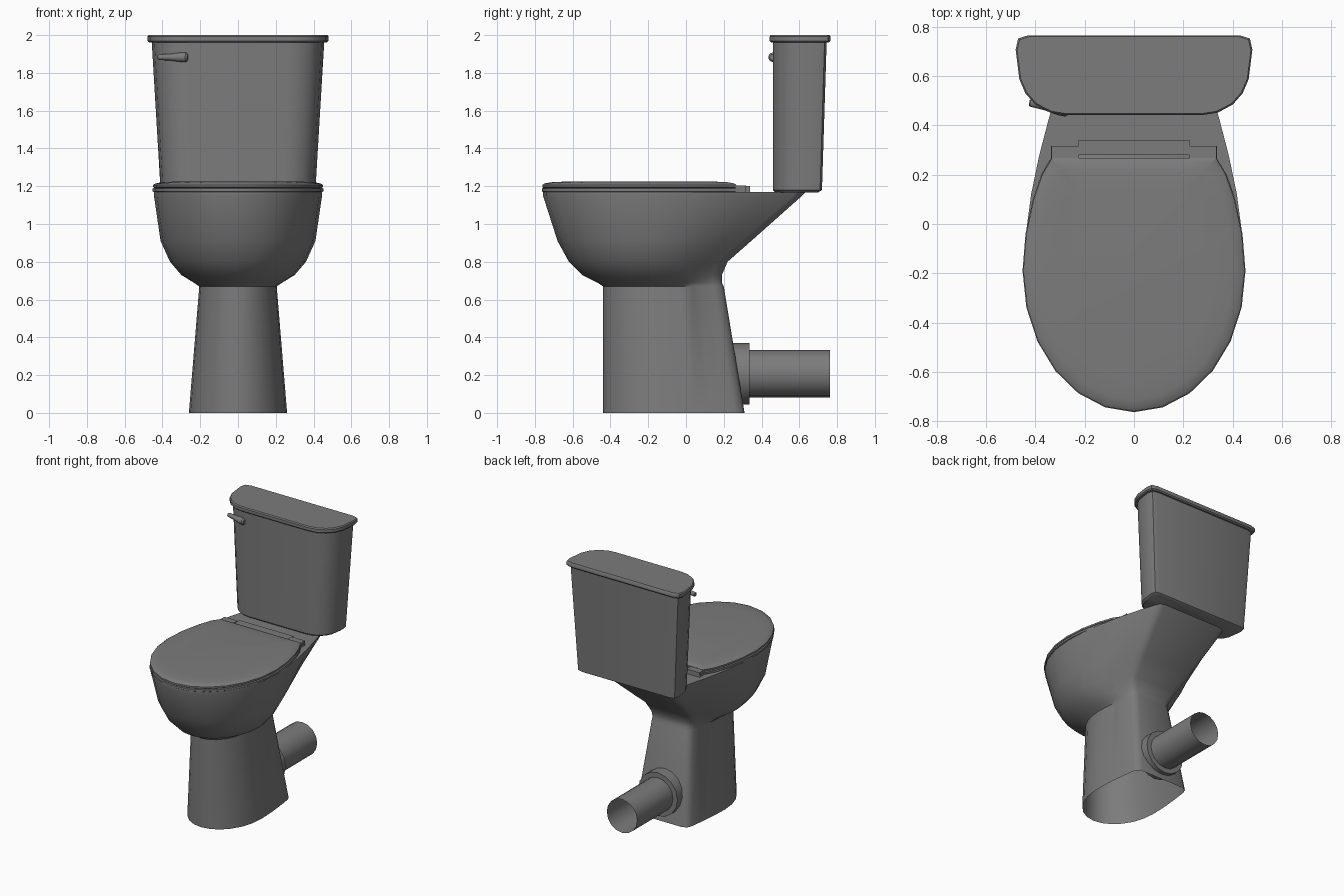
import bpy
import bmesh
from math import sin, cos, pi, radians
from mathutils import Vector

if "Cube" in bpy.data.objects:
    bpy.data.objects.remove(bpy.data.objects["Cube"], do_unlink=True)

grey = bpy.data.materials.new("Grey ceramic")
grey.use_nodes = True
colour = (0.2, 0.2, 0.2, 1)
grey.diffuse_color = colour
grey.node_tree.nodes["Principled BSDF"].inputs["Base Color"].default_value = colour


def loft(name, rings, cap_start=True, cap_end=True, angle=35):
    """Skin a stack of closed rings that share a point count."""
    bm = bmesh.new()
    loops = [[bm.verts.new(p) for p in ring] for ring in rings]
    for a, b in zip(loops, loops[1:]):
        for i in range(len(a)):
            j = (i + 1) % len(a)
            bm.faces.new((a[i], a[j], b[j], b[i]))
    if cap_start:
        bm.faces.new(loops[0])
    if cap_end:
        bm.faces.new(loops[-1])
    bmesh.ops.recalc_face_normals(bm, faces=bm.faces)
    mesh = bpy.data.meshes.new(name)
    bm.to_mesh(mesh)
    bm.free()
    mesh.materials.append(grey)
    obj = bpy.data.objects.new(name, mesh)
    bpy.context.collection.objects.link(obj)
    bpy.ops.object.select_all(action="DESELECT")
    obj.select_set(True)
    bpy.context.view_layer.objects.active = obj
    bpy.ops.object.shade_smooth_by_angle(angle=radians(angle))
    return obj


def mirrored(half, z):
    """Close a half outline that runs from the front centre to the back."""
    other = [(-x, y) for x, y in reversed(half) if x > 0]
    return [(x, y, z) for x, y in half + other]


def body_ring(z, width, front, middle, back, back_width, corner=0.05):
    half = []
    for i in range(7):
        t = i * pi / 12
        half.append((width * sin(t), middle - (middle - front) * cos(t)))
    for i in range(1, 6):
        t = i / 5
        half.append((back_width + (width - back_width) * cos(t * pi / 2),
                     middle + (back - corner - middle) * t))
    half.append((back_width - corner * 0.3, back - corner * 0.3))
    half.append((back_width - corner, back))
    return mirrored(half, z)


# Pedestal and bowl, open underneath
loft("bowl_and_pedestal", [body_ring(*r) for r in (
    (0, 0.26, -0.44, -0.1, 0.31, 0.23),
    (0.67, 0.205, -0.44, -0.14, 0.20, 0.17),
    (0.69, 0.235, -0.47, -0.15, 0.19, 0.17),
    (0.73, 0.30, -0.55, -0.17, 0.19, 0.18),
    (0.80, 0.36, -0.62, -0.18, 0.22, 0.21),
    (0.91, 0.41, -0.68, -0.19, 0.345, 0.24),
    (1.15, 0.445, -0.757, -0.19, 0.615, 0.30),
    (1.17, 0.445, -0.757, -0.19, 0.635, 0.30))], cap_start=False, angle=45)


def seat_ring(z, inset):
    """Rounded front with a square tab at the hinge."""
    half = []
    for i in range(7):
        t = i * pi / 12
        half.append(((0.452 - inset) * sin(t), -0.19 - (0.573 - inset) * cos(t)))
    half += [(x - inset, y) for x, y in
             ((0.44, -0.04), (0.41, 0.1), (0.375, 0.2), (0.337, 0.265))]
    half += [(0.337 - inset, 0.317 - inset), (0.225, 0.317 - inset)]
    return mirrored(half, z)


# Seat and closed lid
loft("seat", [seat_ring(z, i) for z, i in
              ((1.168, 0.008), (1.173, 0), (1.187, 0), (1.191, 0.006))])


def lid_ring(z, inset):
    return [(x, min(y, 0.27 - inset), z) for x, y, z in seat_ring(z, inset)]


loft("seat_lid", [lid_ring(z, i) for z, i in
                  ((1.188, 0.012), (1.195, 0.003), (1.207, 0.003),
                   (1.215, 0.015), (1.221, 0.05), (1.225, 0.13))])


def box(name, x0, x1, y0, y1, z0, z1):
    return loft(name, [[(x0, y0, z), (x1, y0, z), (x1, y1, z), (x0, y1, z)]
                       for z in (z0, z1)])


box("hinge_bar", -0.225, 0.225, 0.28, 0.34, 1.165, 1.2)
for side, s in (("left", 1), ("right", -1)):
    box(side + "_hinge_tab", *sorted((s * 0.225, s * 0.335)), 0.255, 0.317, 1.168, 1.205)


TANK_HALF = ((0.28, 0), (0.34, 0.03), (0.40, 0.13), (0.44, 0.27), (0.465, 0.45),
             (0.48, 0.82), (0.47, 0.96), (0.43, 1))


def tank_ring(z, width, front, back):
    half = [(x / 0.48 * width, front + t * (back - front)) for x, t in TANK_HALF]
    return mirrored(half, z)


# Cistern and its lid
loft("cistern", [tank_ring(*r) for r in (
    (1.168, 0.395, 0.47, 0.70), (1.18, 0.41, 0.46, 0.72), (1.97, 0.457, 0.46, 0.745))])
loft("cistern_lid", [tank_ring(*r) for r in (
    (1.962, 0.472, 0.45, 0.757), (1.97, 0.48, 0.442, 0.765),
    (1.992, 0.48, 0.442, 0.765), (2.0, 0.474, 0.448, 0.76))])


def tube(name, stations, sides, caps):
    """Round sections given as (centre, radius), all square to the path."""
    path = Vector(stations[-1][0]) - Vector(stations[0][0])
    turn = path.to_track_quat("Z", "Y")
    rings = []
    for centre, radius in stations:
        rings.append([Vector(centre) + turn @ Vector(
            (radius * cos(2 * pi * i / sides), radius * sin(2 * pi * i / sides), 0))
            for i in range(sides)])
    return loft(name, rings, caps, caps)


# Flush lever
start, end = Vector((-0.265, 0.458, 1.883)), Vector((-0.425, 0.492, 1.883))
tube("flush_lever", [(start.lerp(end, t), r) for t, r in
                     ((0, 0.016), (0.06, 0.025), (0.25, 0.025), (0.6, 0.017),
                      (0.97, 0.015), (1, 0.01))], 12, True)

# Waste outlet
tube("outlet_collar", [((0, y, 0.207), r) for y, r in
                       ((0.22, 0.163), (0.335, 0.163))], 16, True)
tube("outlet_pipe", [((0, y, 0.207), 0.126) for y in (0.3, 0.762)], 16, False)
